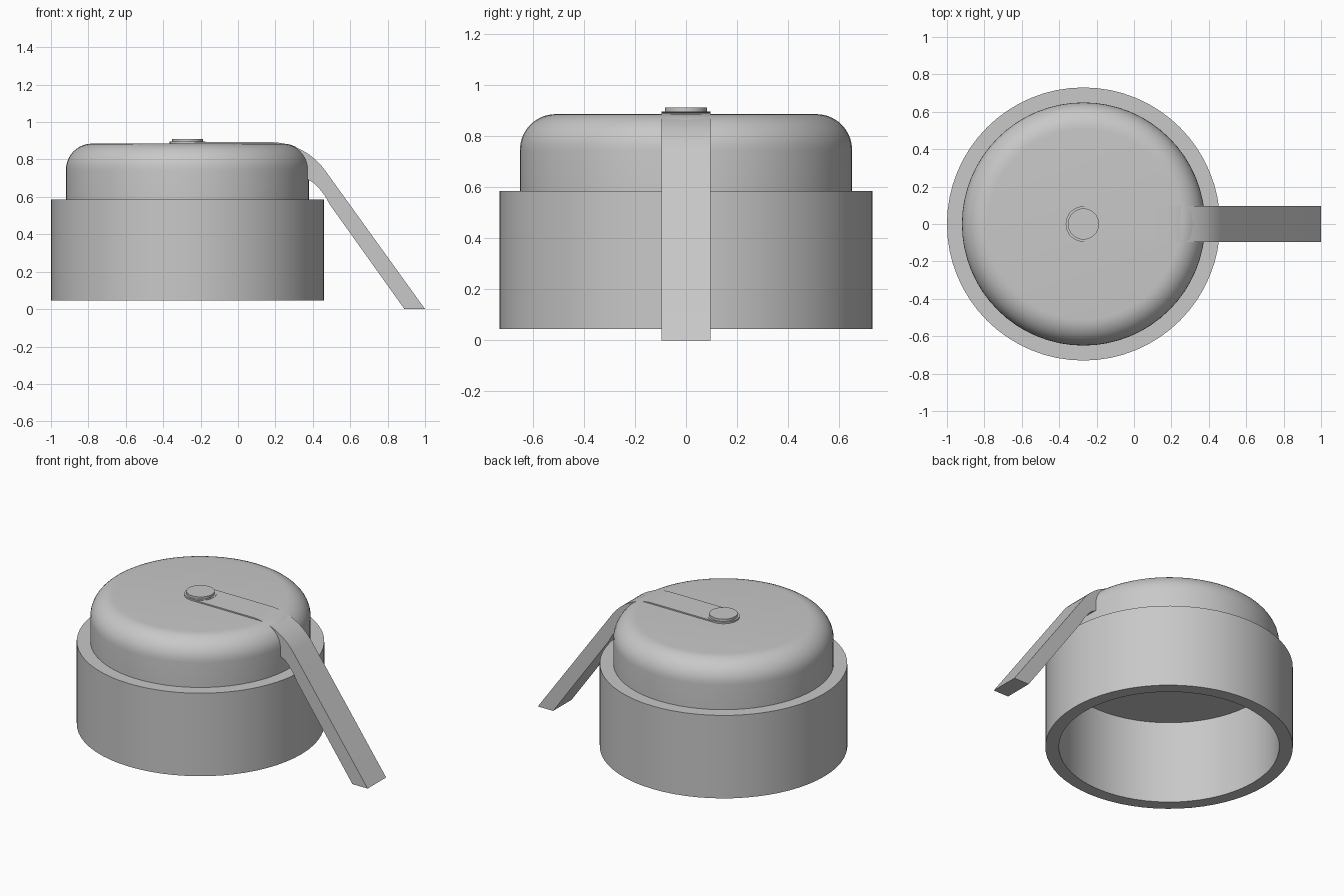
import bpy, bmesh
from math import sin, cos, pi, radians

CX = -0.27      # axis of the round body
SEGMENTS = 64

cube = bpy.data.objects.get("Cube")
if cube:
    bpy.data.objects.remove(cube, do_unlink=True)

grey = bpy.data.materials.new("plain grey")
grey.use_nodes = True
grey.diffuse_color = (0.58, 0.58, 0.58, 1)
grey.node_tree.nodes["Principled BSDF"].inputs["Base Color"].default_value = grey.diffuse_color


def finish(name, bm, angle=35):
    """Turn a bmesh into a shaded, coloured object."""
    bmesh.ops.remove_doubles(bm, verts=bm.verts, dist=0.0001)
    bmesh.ops.recalc_face_normals(bm, faces=bm.faces)
    mesh = bpy.data.meshes.new(name)
    bm.to_mesh(mesh)
    bm.free()
    mesh.materials.append(grey)
    obj = bpy.data.objects.new(name, mesh)
    bpy.context.collection.objects.link(obj)
    bpy.ops.object.select_all(action='DESELECT')
    obj.select_set(True)
    bpy.context.view_layer.objects.active = obj
    bpy.ops.object.shade_smooth_by_angle(angle=radians(angle))
    return obj


def lathe(name, profile, closed=False):
    """Revolve (radius, z) points about the body axis."""
    bm = bmesh.new()
    verts = [bm.verts.new((CX + r, 0, z)) for r, z in profile]
    pairs = list(zip(verts, verts[1:]))
    if closed:
        pairs.append((verts[-1], verts[0]))
    edges = [bm.edges.new(p) for p in pairs]
    bmesh.ops.spin(bm, geom=verts + edges, cent=(CX, 0, 0), axis=(0, 0, 1),
                   angle=2 * pi, steps=SEGMENTS, use_merge=False)
    return finish(name, bm)


def arc(x, z, radius, start, end, steps):
    """Points on an arc, with angles measured from straight up."""
    angles = [radians(start + (end - start) * i / steps) for i in range(steps + 1)]
    return [(x + radius * sin(a), z + radius * cos(a)) for a in angles]


# Open outer ring
lathe("outer_ring", [(0.65, 0.045), (0.73, 0.045), (0.73, 0.585), (0.65, 0.585)], closed=True)

# Domed cap with a rounded shoulder and flat underside
lathe("domed_cap", [(0, 0.885)] + arc(0.51, 0.745, 0.14, 0, 90, 10) + [(0.65, 0.585), (0, 0.585)])

# Bent lever: side outline extruded across its width
half = 0.095
outline = [(CX, 0.893)] + arc(0.17, 0.529, 0.364, 0, 54.2, 12)
outline += [(1, 0), (0.89, 0)]
outline += [(0.49, 0.56), (0.465, 0.605), (0.435, 0.645), (0.405, 0.675),
            (0.37, 0.695), (0.30, 0.73), (0.2, 0.76), (CX, 0.76)]
bm = bmesh.new()
side = bm.faces.new([bm.verts.new((x, -half, z)) for x, z in outline])
ext = bmesh.ops.extrude_face_region(bm, geom=[side])
bmesh.ops.translate(bm, vec=(0, 2 * half, 0),
                    verts=[g for g in ext["geom"] if isinstance(g, bmesh.types.BMVert)])
finish("bent_lever", bm)

# Rounded lever end and pivot button
lathe("lever_round_end", [(0, 0.895), (0.095, 0.895), (0.095, 0.76), (0, 0.76)])
lathe("pivot_button", [(0, 0.91), (0.083, 0.91), (0.083, 0.88), (0, 0.88)])
